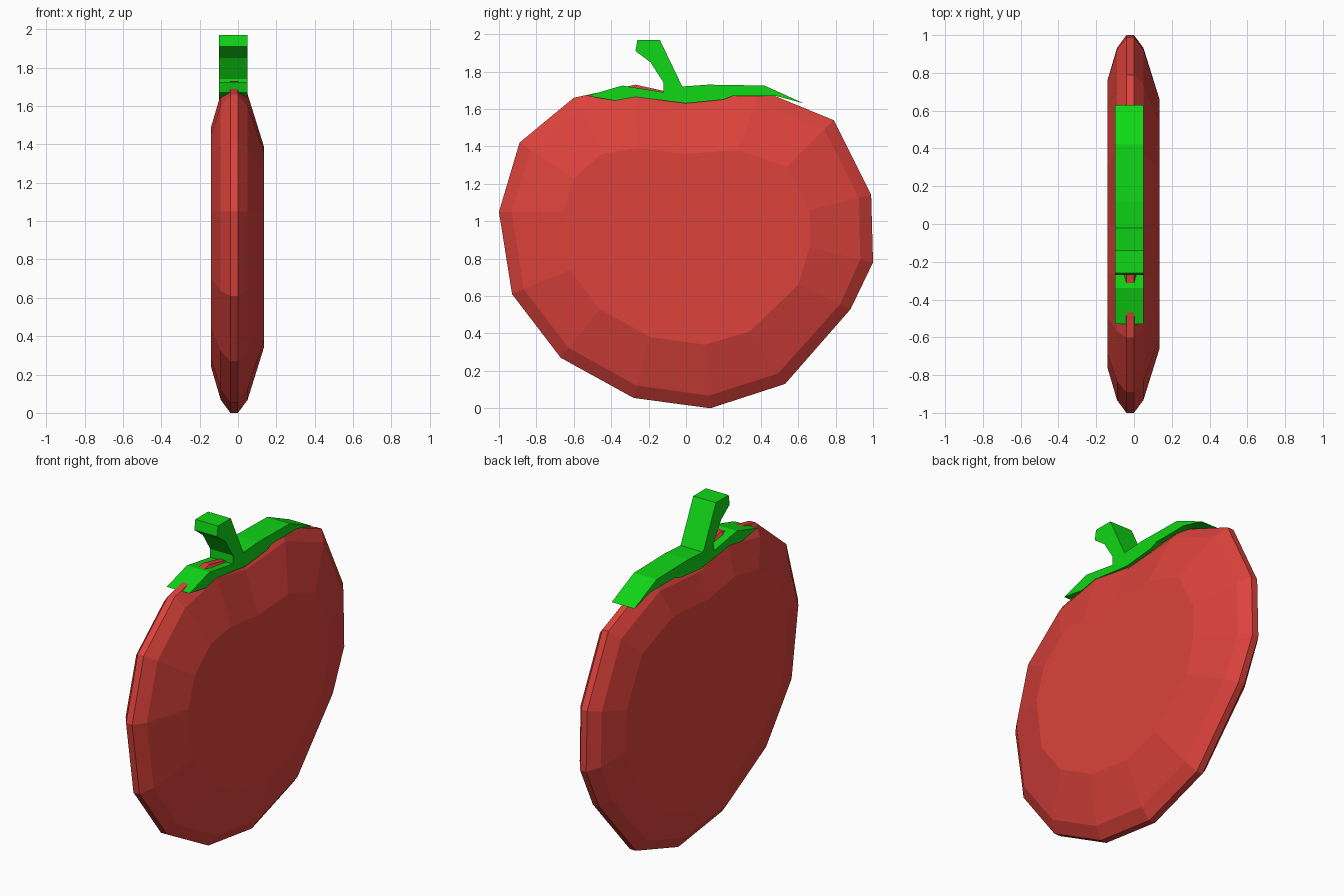
import bpy, bmesh

if "Cube" in bpy.data.objects:
    bpy.data.objects.remove(bpy.data.objects["Cube"])

def material(name, rgb):
    m = bpy.data.materials.new(name)
    m.diffuse_color = (*rgb, 1)
    m.use_nodes = True
    m.node_tree.nodes["Principled BSDF"].inputs["Base Color"].default_value = m.diffuse_color
    return m

def loft(name, rings, mat):
    """Skin a list of (x, [(y, z), ...]) rings and cap both ends."""
    bm = bmesh.new()
    loops = [[bm.verts.new((x, y, z)) for y, z in pts] for x, pts in rings]
    n = len(loops[0])
    for a, b in zip(loops, loops[1:]):
        for i in range(n):
            j = (i + 1) % n
            bm.faces.new((a[i], a[j], b[j], b[i]))
    bm.faces.new(loops[0])
    bm.faces.new(loops[-1][::-1])
    bmesh.ops.recalc_face_normals(bm, faces=bm.faces)
    bmesh.ops.triangulate(bm, faces=[f for f in bm.faces if len(f.verts) > 4])
    me = bpy.data.meshes.new(name)
    bm.to_mesh(me)
    bm.free()
    me.materials.append(mat)
    ob = bpy.data.objects.new(name, me)
    bpy.context.collection.objects.link(ob)
    return ob

red = material("red", (0.72, 0.055, 0.045))
green = material("green", (0.005, 0.68, 0.008))

# Fruit body: outer outline and the flat right-hand face, blended for the bevels
rim = [(-.60, 1.66), (-.89, 1.42), (-1, 1.05), (-.93, .61), (-.67, .27),
       (-.28, .055), (.13, 0), (.53, .13), (.88, .53), (1, .78),
       (.99, 1.14), (.79, 1.54), (.40, 1.70), (0, 1.67), (-.27, 1.73)]
face = [(-.45, 1.36), (-.60, 1.23), (-.66, 1.05), (-.62, .74), (-.46, .53),
        (-.19, .38), (.10, .34), (.34, .41), (.60, .66), (.66, .86),
        (.66, 1.06), (.54, 1.29), (.28, 1.38), (0, 1.36), (-.26, 1.39)]

def blend(t):
    return [(a + (c - a) * t, b + (d - b) * t) for (a, b), (c, d) in zip(rim, face)]

loft("fruit_body", [(-.14, blend(.70)), (-.09, blend(.2)), (-.04, rim),
                    (0, rim), (.05, blend(.2)), (.135, face)], red)

# Leaves and stem: one extruded profile
leaf = [(-.53, 1.67), (-.34, 1.725), (-.12, 1.69), (-.12, 1.74), (-.19, 1.85),
        (-.27, 1.91), (-.26, 1.97), (-.14, 1.97), (-.02, 1.72), (.12, 1.73),
        (.42, 1.725), (.63, 1.63), (.48, 1.67), (.25, 1.67), (.20, 1.65),
        (0, 1.63), (-.27, 1.665), (-.38, 1.645)]
loft("leaves_and_stem", [(-.10, leaf), (.05, leaf)], green)
